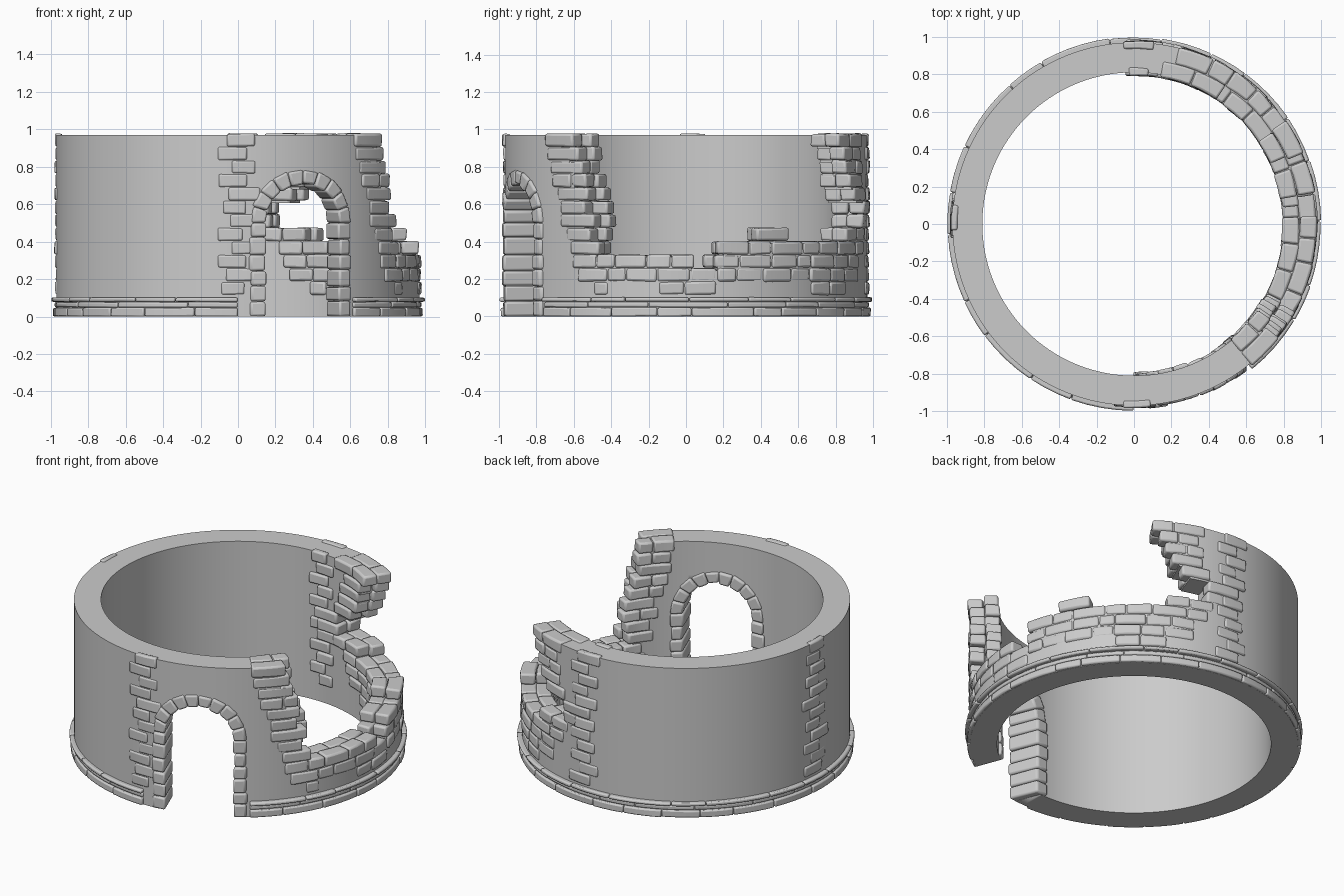
import bpy, bmesh, math, random
from mathutils import Vector

if "Cube" in bpy.data.objects:
    bpy.data.objects.remove(bpy.data.objects["Cube"])

random.seed(7)
R_OUT, R_IN, TOP = 0.97, 0.81, 0.97
Z0, H = 0.115, 0.072            # first course and course height
DOOR = math.radians(-69)        # direction the doorway faces
SPRING, A_IN, A_OUT = 0.50, 0.21, 0.285
# angle range (degrees) left open by the breach, per course
GAPS = [None, None, (3, 8), (-29, 9), (-30, 62), (-31, 76), (-32, 77),
        (-33, 67), (-35, 64), (-36, 62), (-37, 60), (-38, 57)]


def jit(a):
    return random.uniform(-a, a)


def polar(deg, r, z):
    a = math.radians(deg)
    return Vector((r * math.cos(a), r * math.sin(a), z))


def finish(bm, name, bevel=0.0, angle=35):
    bmesh.ops.recalc_face_normals(bm, faces=bm.faces)
    me = bpy.data.meshes.new(name)
    bm.to_mesh(me)
    bm.free()
    ob = bpy.data.objects.new(name, me)
    bpy.context.collection.objects.link(ob)
    if bevel:
        m = ob.modifiers.new("round", "BEVEL")
        m.width, m.segments = bevel, 2
        m.limit_method, m.angle_limit = 'ANGLE', math.radians(40)
    bpy.ops.object.select_all(action='DESELECT')
    ob.select_set(True)
    bpy.context.view_layer.objects.active = ob
    bpy.ops.object.shade_smooth_by_angle(angle=math.radians(angle))
    return ob


def tube(bm, rings):
    """Closed bar through a list of 4-point rings."""
    vs = [[bm.verts.new(p) for p in ring] for ring in rings]
    for a, b in zip(vs, vs[1:]):
        for i in range(4):
            j = (i + 1) % 4
            bm.faces.new((a[i], a[j], b[j], b[i]))
    bm.faces.new(vs[0])
    bm.faces.new(vs[-1][::-1])


def brick(bm, a, b, r0, r1, z0, z1, rough=0.004):
    n = max(2, math.ceil((b - a) / 5))
    dr = jit(rough)
    ends = [[jit(rough) for _ in range(8)] for _ in range(2)]
    rings = []
    for i in range(n + 1):
        t = i / n
        d = [p * (1 - t) + q * t for p, q in zip(*ends)]
        ang = a + (b - a) * t
        cs = [(r0 + dr, z0), (r1 + dr, z0), (r1 + dr, z1), (r0 + dr, z1)]
        rings.append([polar(ang, r + d[k], max(0, z + d[k + 4] * 0.7))
                      for k, (r, z) in enumerate(cs)])
    tube(bm, rings)


def lay(bm, a, b, r0, r1, z0, z1, size=9.0, rough=0.005):
    """Fill an arc with bricks of uneven length."""
    n = max(1, round((b - a) / size))
    step = (b - a) / n
    cuts = [a] + [a + step * (i + jit(0.22)) for i in range(1, n)] + [b]
    for p, q in zip(cuts, cuts[1:]):
        brick(bm, p + 0.12, q - 0.12, r0, r1, z0 + 0.001, z1 - 0.001, rough)


# smooth round wall, built from cells so the breach can be left out
def solid(i, k):
    if k == 0:
        return True
    if k < 0 or k > 12:
        return False
    g = GAPS[k - 1]
    ang = (i % 180) * 2 + 1
    ang = ang - 360 if ang > 180 else ang
    return not (g and g[0] - 3 < ang < g[1] + 3)


rows = [0] + [Z0 + H * k - 0.012 for k in range(12)] + [TOP]
bm = bmesh.new()
cache = {}


def wv(i, k, outer):
    key = (i % 180, k, outer)
    if key not in cache:
        cache[key] = bm.verts.new(polar(key[0] * 2, R_OUT if outer else R_IN, rows[k]))
    return cache[key]


for i in range(180):
    for k in range(13):
        if not solid(i, k):
            continue
        c = [(i, k), (i + 1, k), (i + 1, k + 1), (i, k + 1)]
        bm.faces.new([wv(*p, True) for p in c])
        bm.faces.new([wv(*p, False) for p in c[::-1]])
        for s, nb in enumerate([(i, k - 1), (i + 1, k), (i, k + 1), (i - 1, k)]):
            if not solid(*nb):
                p, q = c[s], c[(s + 1) % 4]
                bm.faces.new((wv(*p, True), wv(*p, False), wv(*q, False), wv(*q, True)))
wall = finish(bm, "round_wall")

# doorway cutter: arched prism pointing outward
U = Vector((math.cos(DOOR), math.sin(DOOR), 0))
T = Vector((-U.y, U.x, 0))
bm = bmesh.new()
w = 0.25
prof = [(-w, -0.2), (w, -0.2)] + [(w * math.cos(math.pi * i / 24), SPRING + w * math.sin(math.pi * i / 24))
                                  for i in range(25)]
f = bm.faces.new([bm.verts.new(U * 0.5 + T * t + Vector((0, 0, z))) for t, z in prof])
ext = bmesh.ops.extrude_face_region(bm, geom=[f])
bmesh.ops.translate(bm, vec=U * 0.7, verts=[v for v in ext['geom'] if isinstance(v, bmesh.types.BMVert)])
cutter = finish(bm, "door_cutter")
bpy.context.view_layer.objects.active = wall
mod = wall.modifiers.new("door", "BOOLEAN")
mod.operation, mod.solver, mod.object = 'DIFFERENCE', 'EXACT', cutter
wall.modifiers.move(len(wall.modifiers) - 1, 0)
bpy.ops.object.modifier_apply(modifier="door")
bpy.data.objects.remove(cutter)

# doorway surround: jamb stones and arch stones through the wall thickness
bm = bmesh.new()


def door_stone(quad):
    o, i = 0.985 + jit(0.006), 0.795 + jit(0.006)
    tube(bm, [[U * math.sqrt(r * r - t * t) + T * t + Vector((0, 0, z)) for t, z in quad] for r in (i, o)])


for side in (-1, 1):
    z = 0.0
    for n in range(6):
        z1 = SPRING if n == 5 else SPRING * (n + 1) / 6 + jit(0.008)
        inn, out = A_IN + jit(0.006), A_OUT + jit(0.008)
        door_stone([(side * inn, z + 0.001), (side * out, z + 0.001),
                    (side * out, z1 - 0.001), (side * inn, z1 - 0.001)])
        z = z1
N = 10
for n in range(N):
    a, b = (math.pi * (n + e) / N for e in (0.01, 0.99))
    inn, out = A_IN + jit(0.005), A_OUT + jit(0.007)
    door_stone([(r * math.cos(g), SPRING + r * math.sin(g))
                for r, g in ((inn, a), (out, a), (out, b), (inn, b))])
finish(bm, "door_surround", 0.012, 40)

# broken masonry around the breach: outer and inner layers
bm = bmesh.new()
for k in range(12):
    z0, z1 = Z0 + H * k, Z0 + H * (k + 1)
    front = -37 if k < 2 else -38 - 1.4 * max(0, k - 2)
    back = [62, 70, 72, 75, 80, 88, 89, 79, 76, 75, 74, 75][k]
    if k == 0:
        runs = [(-32, -24), (-9, 11), (42, back)]
    elif k == 1:
        runs = [(front, back)]
    else:
        runs = [(front, GAPS[k][0]), (GAPS[k][1], back)]
    if k == 4:
        runs.append((24, 34))
    for a, b in runs:
        lay(bm, a + jit(1.5), b + jit(2), 0.888, 0.978, z0, z1)
        e = 3 if k > 4 and a < 0 else 0
        lay(bm, a + jit(2), b + e + (5 if k == 11 and a > 0 else jit(2)), 0.797, 0.886, z0, z1, 10)
finish(bm, "breach_bricks", 0.012, 40)

# vertical strips of exposed bricks on the smooth wall
bm = bmesh.new()
for centre, r0, r1 in ((-90, 0.94, 0.979), (177, 0.94, 0.977), (86, 0.94, 0.979), (87, 0.795, 0.84)):
    for k in range(12):
        s = 1.7 if k % 2 else -1.7
        half = 4.3 + jit(0.8)
        c = centre + s + jit(0.8)
        brick(bm, c - half, c + half, r0, r1, Z0 + H * k + 0.002, Z0 + H * (k + 1) - 0.002)
finish(bm, "exposed_brick_strips", 0.01, 40)

# moulded base course, stopping either side of the doorway
bm = bmesh.new()
for r, z0, z1, size in ((0.988, 0, 0.048, 14), (0.98, 0.048, 0.078, 20), (0.998, 0.078, 0.103, 17)):
    lay(bm, -51, 270, 0.93, r, z0, z1, size, 0.002)
finish(bm, "base_moulding", 0.008, 40)
